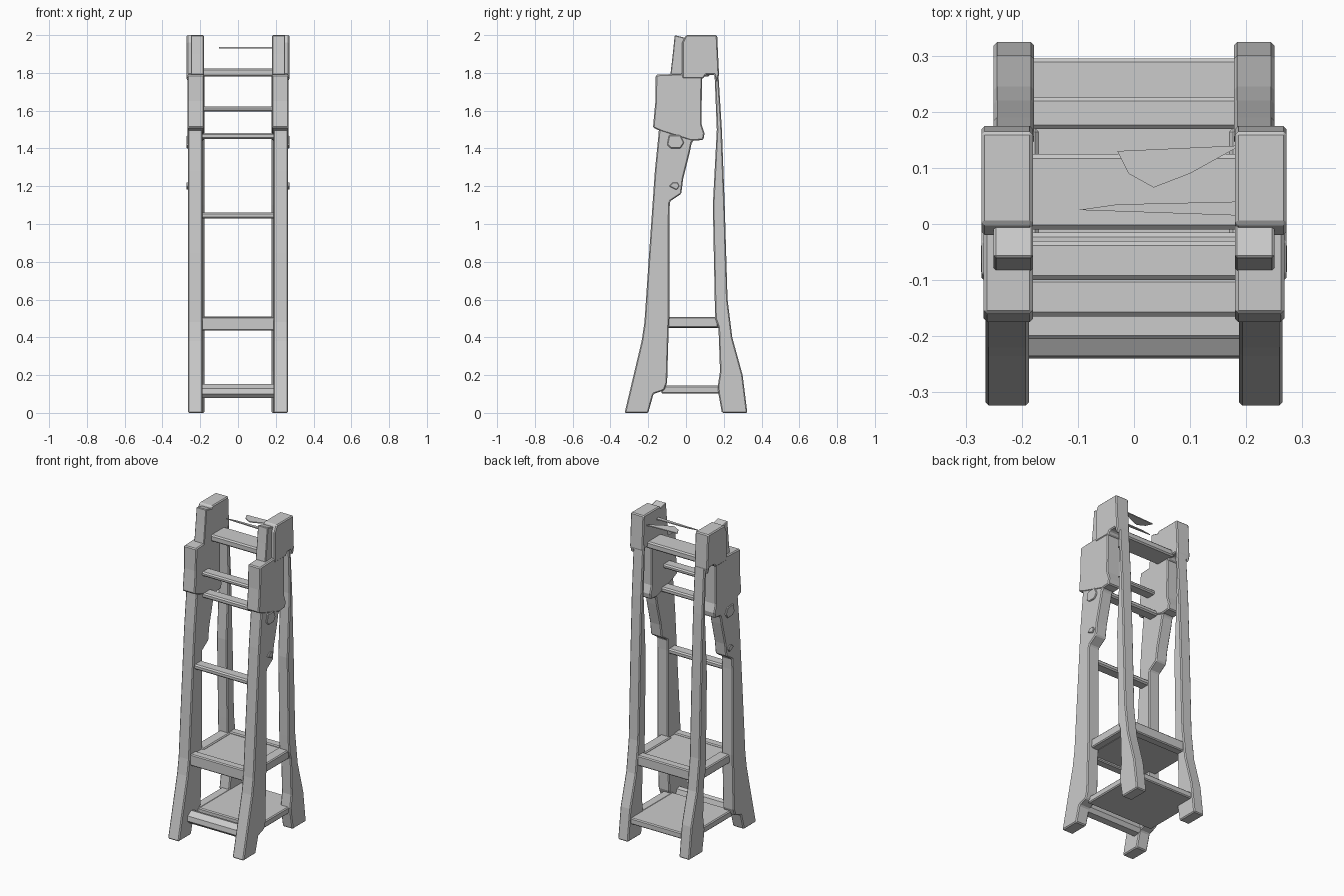
import bpy, bmesh


def add_object(name, bm, bevel=0.006, mirror=False):
    bmesh.ops.recalc_face_normals(bm, faces=bm.faces)
    mesh = bpy.data.meshes.new(name)
    bm.to_mesh(mesh)
    bm.free()
    ob = bpy.data.objects.new(name, mesh)
    bpy.context.collection.objects.link(ob)
    if bevel:
        m = ob.modifiers.new("Bevel", 'BEVEL')
        m.width, m.segments, m.limit_method = bevel, 1, 'ANGLE'
    if mirror:
        m = ob.modifiers.new("Mirror", 'MIRROR')
        m.use_mirror_merge = False
    return ob


def side_part(name, profile, x0, x1, bevel=0.006):
    """Extrude a (y, z) profile along x and mirror it to the left side."""
    bm = bmesh.new()
    f = bm.faces.new([bm.verts.new((x0, y, z)) for y, z in profile])
    ext = bmesh.ops.extrude_face_region(bm, geom=[f])
    moved = [v for v in ext["geom"] if isinstance(v, bmesh.types.BMVert)]
    bmesh.ops.translate(bm, verts=moved, vec=(x1 - x0, 0, 0))
    return add_object(name, bm, bevel, True)


def cross_part(name, profile, half=0.2, bevel=0.006):
    """Extrude a (y, z) profile across the full width."""
    bm = bmesh.new()
    a = [bm.verts.new((-half, y, z)) for y, z in profile]
    b = [bm.verts.new((half, y, z)) for y, z in profile]
    bm.faces.new(a)
    bm.faces.new(b[::-1])
    for i in range(len(a)):
        j = (i + 1) % len(a)
        bm.faces.new((a[i], a[j], b[j], b[i]))
    return add_object(name, bm, bevel)


def rect(y0, y1, z0, z1):
    return [(y0, z0), (y1, z0), (y1, z1), (y0, z1)]


# Front legs: splayed foot, straight post, stepped bracket at the top
side_part("front_leg", [
    (-0.325, 0), (-0.20, 0), (-0.172, 0.10), (-0.115, 0.12), (-0.10, 0.16),
    (-0.092, 0.44), (-0.088, 0.51), (-0.088, 1.05), (-0.085, 1.12),
    (-0.025, 1.16), (-0.015, 1.24), (0.02, 1.38), (0.03, 1.43),
    (0.06, 1.46), (0.06, 1.56), (-0.14, 1.56), (-0.145, 1.48),
    (-0.165, 1.28), (-0.195, 0.85), (-0.22, 0.48), (-0.235, 0.38)], 0.187, 0.265)

# Back legs: flared foot and slender post
side_part("back_leg", [
    (0.19, 0), (0.325, 0), (0.30, 0.20), (0.245, 0.40), (0.22, 0.60),
    (0.205, 1.10), (0.19, 1.50), (0.17, 1.82), (0.15, 1.82), (0.163, 1.50),
    (0.142, 1.10), (0.152, 0.60), (0.155, 0.50), (0.172, 0.45),
    (0.18, 0.22), (0.168, 0.14), (0.172, 0.10)], 0.178, 0.25)

# Upper side panels
side_part("side_panel", [
    (-0.175, 1.51), (-0.13, 1.49), (0.03, 1.44), (0.092, 1.445), (0.098, 1.48),
    (0.082, 1.53), (0.085, 1.80), (-0.16, 1.79), (-0.162, 1.65)], 0.18, 0.268)

# Head blocks joining panels to back legs, and a chipped front step
side_part("head_block", [
    (-0.02, 1.77), (0.092, 1.77), (0.105, 1.79), (0.15, 1.79), (0.163, 1.75),
    (0.175, 1.79), (0.165, 2.0), (0.0, 2.0), (-0.02, 1.96)], 0.18, 0.272)
side_part("head_step", [
    (-0.085, 1.77), (0.0, 1.77), (0.0, 1.985), (-0.06, 2.0), (-0.07, 1.90)],
    0.18, 0.25, 0.004)

# Small side fittings
side_part("upper_peg", [(-0.10, 1.42), (-0.08, 1.40), (-0.03, 1.40), (-0.01, 1.43),
                        (-0.03, 1.47), (-0.09, 1.47)], 0.25, 0.272, 0.004)
side_part("lower_peg", [(-0.09, 1.20), (-0.05, 1.18), (-0.035, 1.20), (-0.045, 1.22),
                        (-0.07, 1.22)], 0.25, 0.273, 0.003)

# Shelves
cross_part("lower_shelf", rect(-0.13, 0.295, 0.102, 0.142))
cross_part("upper_shelf", rect(-0.19, 0.215, 0.45, 0.50))
cross_part("upper_shelf_front_rail", rect(-0.205, -0.15, 0.435, 0.508))
cross_part("upper_shelf_back_rail", rect(0.17, 0.225, 0.445, 0.51))
side_part("upper_shelf_side_rail", rect(-0.10, 0.17, 0.452, 0.508), 0.17, 0.24)
side_part("lower_shelf_side_rail", rect(-0.13, 0.19, 0.102, 0.144), 0.175, 0.235)

# Foot bar with a chamfered section
cross_part("foot_bar", [(-0.22, 0.08), (-0.18, 0.085), (-0.165, 0.11), (-0.175, 0.145),
                        (-0.20, 0.152), (-0.235, 0.13), (-0.24, 0.10)], bevel=0)

# Ladder rungs and top board
for name, y0, y1, z0, z1 in (("middle_rung", -0.165, -0.095, 1.028, 1.06),
                             ("third_rung", -0.085, -0.015, 1.45, 1.482),
                             ("fourth_rung", -0.10, -0.03, 1.595, 1.622),
                             ("top_board", -0.01, 0.125, 1.78, 1.822)):
    cross_part(name, rect(y0, y1, z0, z1), bevel=0.008)

# Thin loose slivers between the heads
for name, pts in (("rear_sliver", [(-0.03, 0.13), (0.19, 0.14), (0.10, 0.09),
                                   (0.035, 0.065), (-0.01, 0.09)]),
                  ("front_sliver", [(-0.10, 0.025), (0.19, 0.015), (0.19, 0.04),
                                    (-0.03, 0.035)])):
    bm = bmesh.new()
    f = bm.faces.new([bm.verts.new((x, y, 1.93)) for x, y in pts])
    ext = bmesh.ops.extrude_face_region(bm, geom=[f])
    bmesh.ops.translate(bm, vec=(0, 0, 0.006),
                        verts=[v for v in ext["geom"] if isinstance(v, bmesh.types.BMVert)])
    add_object(name, bm, 0)
